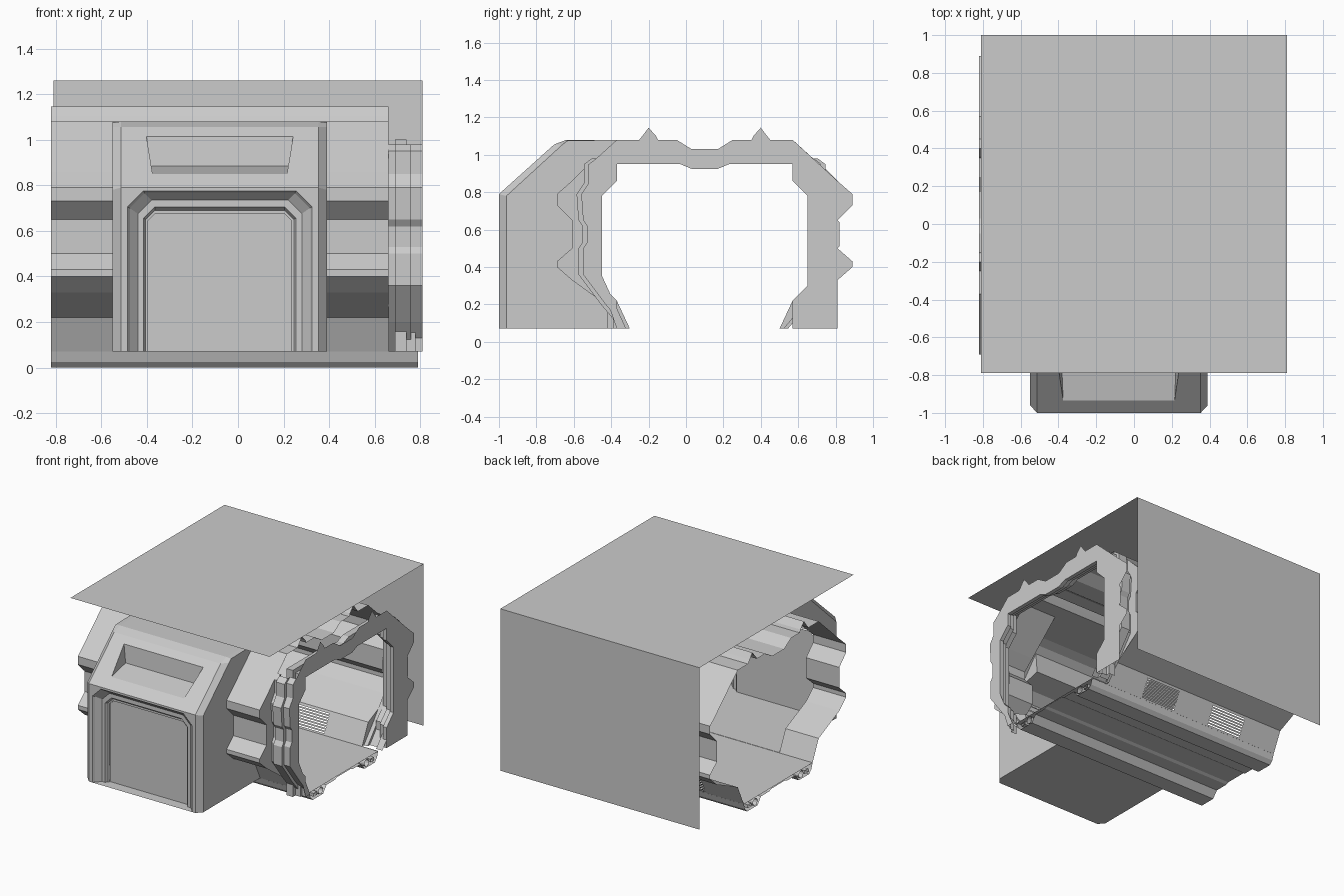
import bpy, math

if "Cube" in bpy.data.objects:
    bpy.data.objects.remove(bpy.data.objects["Cube"])

CY = 0.1      # corridor centre line in y
CX = -0.08    # alcove centre line in x


def mesh(name, verts, faces):
    me = bpy.data.meshes.new(name)
    me.from_pydata(verts, [], faces)
    me.update()
    ob = bpy.data.objects.new(name, me)
    bpy.context.collection.objects.link(ob)
    return ob


def loft(name, rings, closed=False):
    """Skin a list of equally long point rows."""
    n = len(rings[0])
    verts = [p for r in rings for p in r]
    m = n if closed else n - 1
    faces = [(k * n + i, k * n + (i + 1) % n, (k + 1) * n + (i + 1) % n, (k + 1) * n + i)
             for k in range(len(rings) - 1) for i in range(m)]
    return mesh(name, verts, faces)


def sheet(name, pts, x0, x1, closed=False):
    """Extrude a y-z profile along x."""
    return loft(name, [[(x, y, z) for y, z in pts] for x in (x0, x1)], closed)


def plate(name, pts, x):
    return mesh(name, [(x, y, z) for y, z in pts], [tuple(range(len(pts)))])


def side(pts, s):
    """Half profile (distance from centre, z) to y-z on side s."""
    return [(CY + s * d, z) for d, z in pts]


# Half profiles: distance from corridor centre, height
wall = [(.40, .07), (.47, .22), (.71, .33), (.79, .40), (.79, .43), (.71, .50), (.71, .65),
        (.79, .73), (.79, .79), (.71, .86), (.47, 1.08)]
neck = [(.42, .07), (.53, .2), (.65, .36), (.65, .5), (.63, .53), (.63, .62), (.65, .65),
        (.66, .79), (.62, .85), (.62, .95), (.58, .98)]
hole = [(.47, .07), (.47, .22), (.55, .30), (.55, .78), (.47, .86), (.47, .95),
        (.13, .95), (.07, .925)]
roof = [(.47, 1.08), (.35, 1.08), (.33, 1.105), (.30, 1.145), (.26, 1.10), (.25, 1.08),
        (.15, 1.08), (.07, 1.03)]
full_roof = side(roof, -1) + side(roof, 1)[::-1]
full_hole = side(hole, -1) + side(hole, 1)[::-1]

# Corridor shell
sheet("roof_shell", full_roof, -.82, .66)
for x0, x1 in ((-.82, -.55), (.39, .66)):
    sheet("front_wall", side(wall, -1), x0, x1)
sheet("back_wall", side(wall[1:], 1), -.82, .66)

# Lower back wall with two slatted vents
low = side(wall[:2], 1)
for x0, x1 in ((-.82, -.51), (-.23, .07), (.35, .66)):
    sheet("lower_back_wall", low, x0, x1)
for x0 in (-.51, .07):
    for k in range(9):
        t = [k / 9, k / 9 + .065]
        if k == 8:
            t[1] = 1
        sheet("vent_slat", [(.5 + .07 * u, .07 + .15 * u) for u in t], x0, x0 + .28)

# Floor, underside troughs and pipes
sheet("floor", [(-.3, .068), (.5, .068)], -.82, .79)
under = [(.40, .07), (.385, .025), (.36, 0), (.24, 0), (.20, .05), (.10, .05), (.08, .06)]
sheet("underside", side(under, -1) + side(under, 1)[::-1], -.82, .79)
for s in (-1, 1):
    sheet("floor_pipe", [(CY + s * .267 + .026 * math.cos(a * math.pi / 6),
                          .034 + .026 * math.sin(a * math.pi / 6)) for a in range(12)],
          -.82, .79, True)
    sheet("cable_tray", side([(.31, .02), (.35, .02), (.35, .044), (.31, .044)], s),
          -.82, .79, True)

# Stepped neck at the right end
for s in (-1, 1):
    steps = ((.66, 0), (.69, 0), (.69, .025), (.76, .025), (.76, 0), (.81, 0))
    loft("neck", [[(x, y, z) for y, z in side([(d + o, z) for d, z in neck], s)]
                  for x, o in steps])
    ring = side(wall, s) + side(neck, s)[::-1]
    n = len(wall)
    mesh("shell_end", [(.66, y, z) for y, z in ring],
         [(i, i + 1, 2 * n - 2 - i, 2 * n - 1 - i) for i in range(n - 1)])

# End plate with the open passage
back_edge = side([(.47, 1.08), (.71, .86), (.79, .79), (.79, .73), (.71, .65), (.72, .64),
                  (.72, .51), (.71, .50), (.79, .43), (.79, .40), (.71, .33), (.71, .07)], 1)
outer = side(neck, -1) + full_roof + back_edge[1:]
plate("end_plate", outer + full_hole[::-1], .81)
trim = [(.81, 0), (.78, 0), (.78, .02), (.74, .02), (.74, .05), (.69, .05)]
loft("passage_trim", [[(x, y + math.copysign(o, y - CY) if abs(y - CY) > .3 else y,
                        z + (o if z > .9 else 0)) for y, z in full_hole] for x, o in trim])

# Alcove body: side walls, chamfered corners, floor
front = [(-1, .07), (-1, .79), (-.705, 1.055), (-.64, 1.08), (-.37, 1.08)]
edge = [(-.96, .07), (-.96, .78), (-.66, 1.055), (-.635, 1.075), (-.37, 1.08)]
for s in (-1, 1):
    xs, xf = CX + s * .47, CX + s * .433
    plate("alcove_side", edge + side(wall, -1)[::-1][1:], xs)
    loft("alcove_corner", [[(xs, y, z) for y, z in edge], [(xf, y, z) for y, z in front]])
mesh("alcove_floor", [(CX + x, y, .07) for x, y in
                      ((-.47, -.3), (-.47, -.96), (-.433, -1), (.433, -1), (.47, -.96), (.47, -.3))],
     [(0, 1, 2, 3, 4, 5)])
sheet("alcove_roof", front[2:], CX - .433, CX + .433)


# Doorway: front face around nested arch steps, then the panel
def arch(h, top, c, y):
    return [(CX + x, y, z) for x, z in
            ((-h, .07), (-h, top - c), (-h + c, top), (h - c, top), (h, top - c), (h, .07))]


steps = [arch(.405, .775, .07, -1), arch(.395, .765, .065, -.985), arch(.36, .735, .06, -.95),
         arch(.335, .705, .05, -.95), arch(.325, .69, .04, -.93), arch(.315, .675, .03, -.93)]
loft("door_frame", steps)
mesh("door_panel", [(x, -.92, z) for x, y, z in steps[-1]], [tuple(range(6))])
b = CX + .433
a = CX - .433
mesh("alcove_front", [(a, -1, .07), (a, -1, .79), (b, -1, .79), (b, -1, .07)] + steps[0][::-1],
     [(0, 1, 8, 9), (1, 7, 8), (1, 2, 6, 7), (2, 5, 6), (2, 3, 4, 5)])


# Sloped hood with sunken window
def slope(x, z):
    return (CX + x, -1 + .295 * (z - .79) / .265, z)


v = [slope(-.433, .79), slope(.433, .79), slope(.433, 1.055), slope(-.433, 1.055),
     slope(-.295, .85), slope(.295, .85), slope(.322, 1.015), slope(-.322, 1.015),
     (CX - .302, -.76, .885), (CX + .302, -.76, .885)]
mesh("hood_window", v, [(0, 1, 5, 4), (1, 2, 6, 5), (2, 3, 7, 6), (3, 0, 4, 7),
                        (4, 5, 9, 8), (8, 9, 6, 7), (4, 8, 7), (5, 6, 9)])

# Backdrop panels above and behind
mesh("top_panel", [(-.81, -.79, 1.26), (.81, -.79, 1.26), (.81, 1, 1.26), (-.81, 1, 1.26)],
     [(0, 1, 2, 3)])
mesh("back_panel", [(-.81, 1, .07), (.81, 1, .07), (.81, 1, 1.26), (-.81, 1, 1.26)],
     [(3, 2, 1, 0)])
